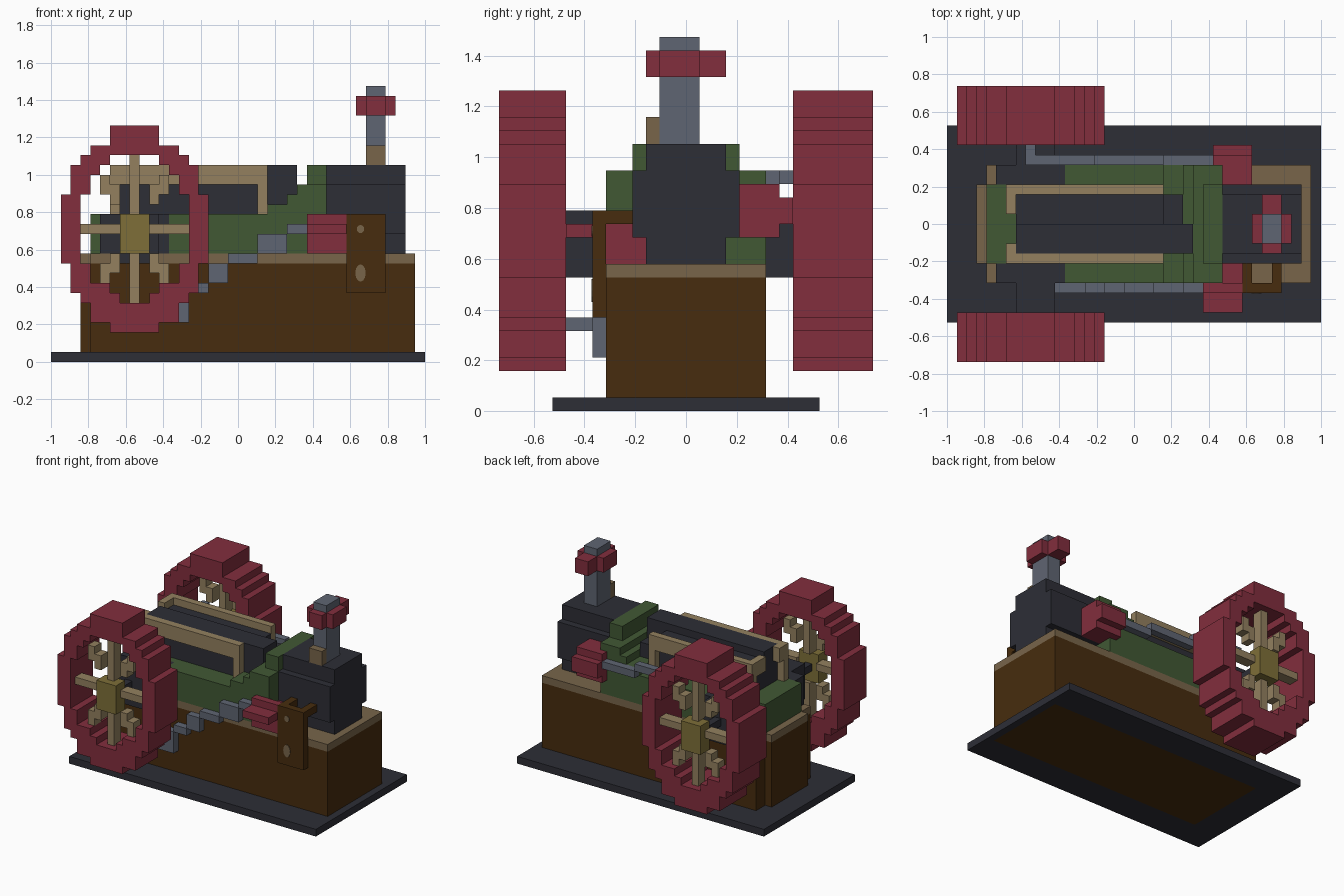
import bpy, bmesh, math
from mathutils import Matrix, Vector

cube = bpy.data.objects.get("Cube")
if cube:
    bpy.data.objects.remove(cube, do_unlink=True)

U = 1 / 19  # size of one block


def material(name, rgb):
    lin = [((c / 255 + 0.055) / 1.055) ** 2.4 for c in rgb] + [1]
    m = bpy.data.materials.new(name)
    m.use_nodes = True
    m.diffuse_color = lin
    m.node_tree.nodes["Principled BSDF"].inputs["Base Color"].default_value = lin
    return m


RED = material("dark red", (130, 46, 61))
BROWN = material("dark brown", (71, 44, 14))
GREEN = material("green", (65, 88, 52))
DARK = material("charcoal", (45, 46, 54))
GREY = material("steel grey", (95, 101, 114))
TAN = material("dull tan", (120, 101, 74))
WOOD = material("light tan", (147, 128, 95))
GOLD = material("brass", (126, 111, 56))


def finish(name, mat, bm):
    me = bpy.data.meshes.new(name)
    bm.to_mesh(me)
    bm.free()
    me.materials.append(mat)
    ob = bpy.data.objects.new(name, me)
    bpy.context.collection.objects.link(ob)
    return ob


def part(name, mat, *boxes):
    """One object of boxes, each (x0, x1, y0, y1, z0, z1) in blocks."""
    bm = bmesh.new()
    for x0, x1, y0, y1, z0, z1 in boxes:
        mid = Vector(((x0 + x1) / 2, (y0 + y1) / 2, (z0 + z1) / 2)) * U
        size = Matrix.Diagonal(((x1 - x0) * U, (y1 - y0) * U, (z1 - z0) * U, 1))
        bmesh.ops.create_cube(bm, size=1, matrix=Matrix.Translation(mid) @ size)
    return finish(name, mat, bm)


# Base frame around the wooden bed, and the bed with its rim
part("base_frame", DARK, (-19, 19, -10, -6, 0, 1), (-19, 19, 6, 10, 0, 1),
     (-19, -15, -6, 6, 0, 1), (18, 19, -6, 6, 0, 1))
part("bed", BROWN, (-15, 18, -6, 6, 0, 10), (-16, -15, -4, 4, 1, 10))
part("bed_rim", TAN, (-15, 18, -6, 6, 10, 11), (-16, -15, -4, 4, 10, 11))

# Green body, stepping up toward the firebox
part("body", GREEN, (-15, -7, -4, 4, 11, 15), (-7, 9, -6, 6, 11, 15),
     (3, 9, -6, 6, 15, 16), (5, 9, -6, 6, 16, 17), (6, 9, -6, 6, 17, 18),
     (7, 9, -4, 4, 18, 20))

# Bearings and axle housing
part("bearings", DARK, (-14, -7, -6, -4, 11, 15), (-14, -7, 4, 6, 11, 15))
part("axle_housing", DARK, (-12, -8, -9, -6, 10, 15), (-12, -8, 6, 8, 10, 15))
part("axle", DARK, (-11, -10, -12, -9, 12.5, 13.5), (-11, -10, 8, 12, 12.5, 13.5))

# Boiler with its raised centre beam
part("boiler", DARK, (-12, 5, -3, 3, 15, 18))
part("boiler_beam", DARK, (-12, 6, -3, 0, 18, 20), (-12, 3, 0, 3, 18, 19),
     (5, 6, -3, 0, 17, 18))

# Side rails with legs and inward ends
for side, s in (("front", -1), ("back", 1)):
    def rail_box(x0, x1, a, b, z0, z1):
        return (x0, x1, min(s * a, s * b), max(s * a, s * b), z0, z1)
    part(side + "_rail", WOOD, rail_box(-13, 3, 3, 4, 18, 20),
         rail_box(2, 3, 3, 4, 15, 18), rail_box(-13, -12, 3, 4, 15, 18),
         rail_box(-13, -12, 2 if s < 0 else 1, 3, 18, 20))

# Firebox, chimney and collar
part("firebox", DARK, (9, 17, -3, 3, 11, 13), (9, 17, -4, 4, 13, 18),
     (9, 17, -3, 3, 18, 20))
part("chimney", GREY, (13, 15, -2, 1, 20, 28))
part("chimney_collar", RED, (12, 16, -2, 1, 25, 27), (13, 15, -3, -2, 25, 27),
     (13, 15, 1, 3, 25, 27))
part("chimney_step", TAN, (13, 15, -3, -2, 20, 22))

# Cylinders on either side
part("front_cylinder", RED, (7, 11, -7, -6, 11, 15), (9, 11, -6, -3, 11, 14),
     (7, 11, -9, -7, 13, 14))
part("back_cylinder", RED, (8, 12, 4, 7, 13, 17), (8, 12, 7, 8, 14, 16))

# Stepped connecting rods
part("front_rod", GREY, (5, 7, -7, -6, 13, 14), (2, 5, -7, -6, 11, 13),
     (-1, 2, -7, -6, 10, 11), (-3, -1, -7, -6, 8, 10), (-5, -3, -7, -6, 7, 8),
     (-8, -5, -7, -6, 4, 7), (-9, -8, -9, -6, 6, 7))
part("back_rod", GREY, (3, 8, 6, 7, 15, 16), (-4, 3, 6, 7, 16, 17),
     (-10, -4, 6, 7, 17, 18), (-11, -10, 6, 8, 17, 18))

# Bracket plate with two round marks
part("bracket", BROWN, (11, 15, -7, -6, 7, 15), (11, 12, -6, -4, 14, 15),
     (14, 15, -6, -4, 14, 15))
for name, z, rx, rz in (("upper_mark", 0.71, 0.02, 0.022), ("lower_mark", 0.475, 0.028, 0.046)):
    bm = bmesh.new()
    mat = (Matrix.Translation((0.655, -7 * U - 0.002, z)) @ Matrix.Diagonal((rx, 1, rz, 1))
           @ Matrix.Rotation(math.pi / 2, 4, "X"))
    bmesh.ops.create_cone(bm, cap_ends=True, segments=12, radius1=1, radius2=1,
                          depth=0.004, matrix=mat)
    finish(name, TAN, bm)

# Wheel rows: bottom, top, outer half width, inner half width
CX = -10.5
ROWS = [(3, 4, 2.5, 0), (4, 6, 4.5, 0), (6, 7, 5.5, 1.5), (7, 8, 6.5, 2.5),
        (8, 10, 6.5, 4.5), (10, 17, 7.5, 5.5), (17, 19, 6.5, 4.5),
        (19, 20, 6.5, 3.5), (20, 21, 5.5, 2.5), (21, 22, 4.5, 0), (22, 24, 2.5, 0)]


def wheel(side, s, inner):
    def span(a, b):
        return (min(s * a, s * b), max(s * a, s * b))
    y = span(inner, 14)
    rim = []
    for z0, z1, out, hole in ROWS:
        if hole:
            rim += [(CX - out, CX - hole, *y, z0, z1), (CX + hole, CX + out, *y, z0, z1)]
        else:
            rim.append((CX - out, CX + out, *y, z0, z1))
    part(side + "_wheel_rim", RED, *rim)
    part(side + "_wheel_hub", GOLD, (CX - 1.5, CX + 1.5, *span(12, 14), 11, 15))
    # Straight spokes, then short diagonal steps in each quarter
    y = span(11.5, 13)
    spokes = [(-11, -10, *y, 6, 11), (-11, -10, *y, 15, 21),
              (-16, -12, *y, 13, 14), (-9, -5, *y, 13, 14)]
    for sx in (-1, 1):
        for dx, zlow, zhigh in ((2, 9, 16), (3, 8, 17)):
            c = CX + sx * dx
            spokes += [(c - 0.5, c + 0.5, *y, z, z + 2) for z in (zlow, zhigh)]
    part(side + "_wheel_spokes", WOOD, *spokes)


wheel("front", -1, 9)
wheel("back", 1, 8)
